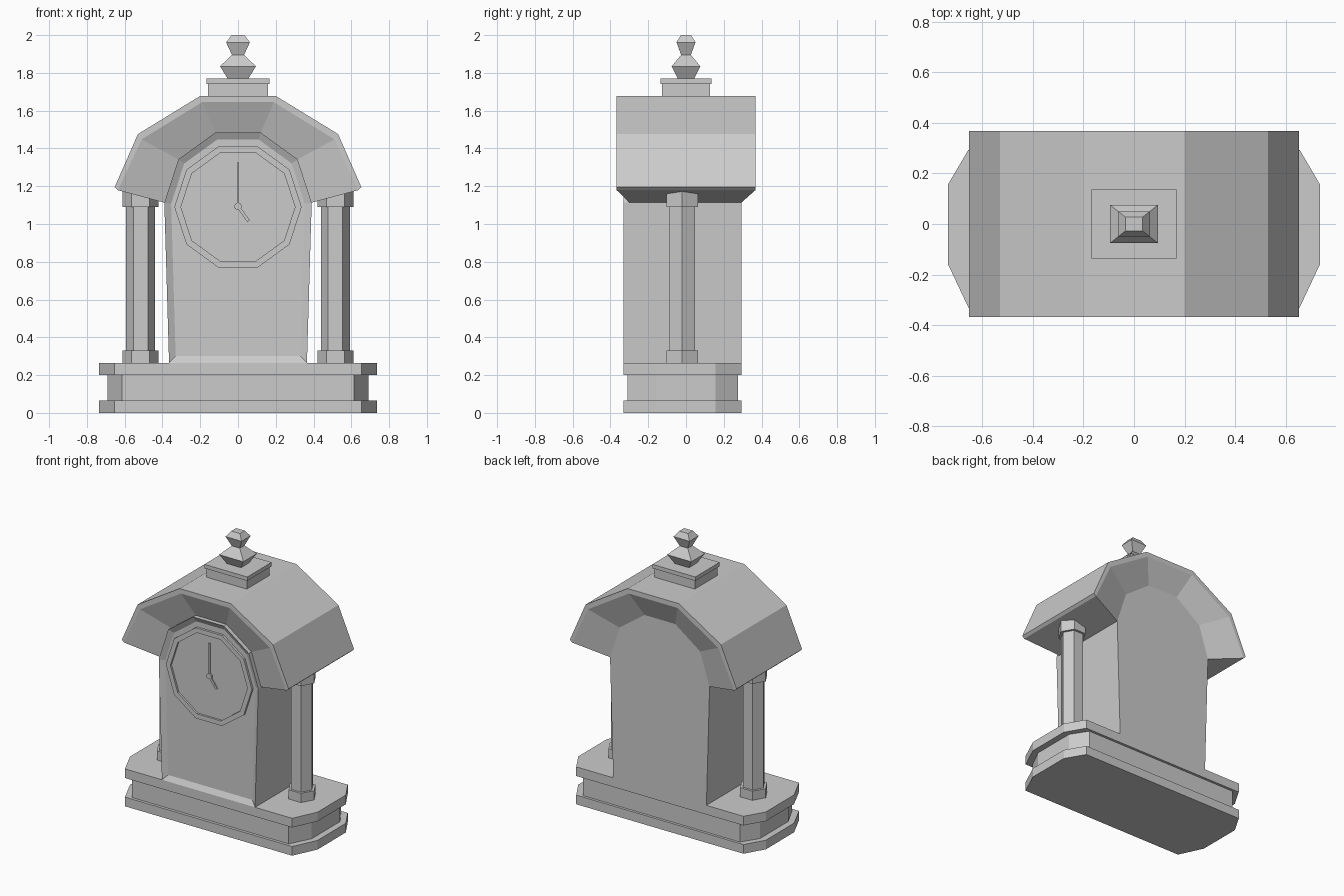
import bpy, bmesh
from math import sin, cos, pi, radians
from mathutils import Vector

if "Cube" in bpy.data.objects:
    bpy.data.objects.remove(bpy.data.objects["Cube"])


def finish(name, bm):
    bmesh.ops.recalc_face_normals(bm, faces=bm.faces[:])
    me = bpy.data.meshes.new(name)
    bm.to_mesh(me)
    bm.free()
    ob = bpy.data.objects.new(name, me)
    bpy.context.collection.objects.link(ob)
    return ob


def loft(name, rings, inset=None):
    """Skin closed rings of equal count and cap both ends; optionally recess the first cap."""
    bm = bmesh.new()
    rows = [[bm.verts.new(p) for p in r] for r in rings]
    n = len(rows[0])
    for a, b in zip(rows, rows[1:]):
        for i in range(n):
            j = (i + 1) % n
            bm.faces.new((a[i], a[j], b[j], b[i]))
    first = bm.faces.new(rows[0])
    bm.faces.new(rows[-1])
    if inset:
        bmesh.ops.recalc_face_normals(bm, faces=bm.faces[:])
        bmesh.ops.inset_region(bm, faces=[first], thickness=inset[0], depth=0, use_even_offset=True)
        bmesh.ops.translate(bm, verts=first.verts[:], vec=(0, inset[1], 0))
    return finish(name, bm)


def xz(pts, y):
    return [(x, y, z) for x, z in pts]


def ngon(n, r, cx=0, cy=0):
    return [(cx + r * cos(2 * pi * i / n), cy + r * sin(2 * pi * i / n)) for i in range(n)]


def mirrored(right):
    return right + [(-x, z) for x, z in reversed(right)]


# Stepped base with chamfered ends
def slab(name, z0, z1, d):
    right = [(0.655 - d * 0.9, -0.33 + d * 0.45), (0.735 - d, -0.16),
             (0.735 - d, 0.157), (0.655 - d * 0.9, 0.293 - d * 0.4)]
    pts = mirrored(right)
    loft(name, [[(x, y, z) for x, y in pts] for z in (z0, z1)])


slab("base_foot", 0, 0.065, 0)
slab("base_core", 0.065, 0.2, 0.045)
slab("base_top", 0.2, 0.265, 0)

# Arched case with recessed front panel
arch = [(0.39 * cos(a), 1.113 + 0.39 * sin(a)) for a in (radians(36 * i) for i in range(6))]
body = [(-0.365, 0.265), (0.365, 0.265)] + arch
loft("case", [xz(body, -0.33), xz(body, 0.293)], inset=(0.036, 0.02))

# Flared arched roof
outer = mirrored([(0.653, 1.195), (0.53, 1.476), (0.2, 1.678)])
rim = mirrored([(0.636, 1.179), (0.51, 1.448), (0.19, 1.645)])
bm = bmesh.new()
rows = [[bm.verts.new(p) for p in xz(pts, y)] for pts, y in
        ((arch, -0.3), (rim, -0.367), (outer, -0.367), (outer, 0.367), (rim, 0.367), (arch, 0.293))]
for a, b in zip(rows, rows[1:]):
    for i in range(5):
        bm.faces.new((a[i], a[i + 1], b[i + 1], b[i]))
for k in (0, 5):
    A, B, C, D, E, F = [r[k] for r in rows]
    bm.faces.new((B, C, D, E))
    bm.faces.new((A, B, E, F))
finish("roof", bm)

# Dial with raised bezel
big, small = ngon(10, 0.337, 0, 1.09), ngon(10, 0.302, 0, 1.09)
loft("dial", [xz(small, -0.325), xz(small, -0.312)][::-1][:1] + [xz(small, -0.3)])
loft("bezel", [xz(big, -0.3), xz(big, -0.326), xz(small, -0.326), xz(small, -0.305)])


# Hands and hub
def hand(name, x, z, w):
    c, t = Vector((0, 1.093)), Vector((x, z))
    d = (t - c).normalized()
    s = Vector((-d.y, d.x)) * w
    pts = [c - s, c + s, t + s, t - s]
    loft(name, [xz(pts, -0.322), xz(pts, -0.314)])


hand("minute_hand", 0, 1.325, 0.005)
hand("hour_hand", 0.056, 1.015, 0.008)
hub = ngon(10, 0.02, 0, 1.093)
loft("hub", [xz(hub, -0.326), xz(hub, -0.31)])

# Hexagonal columns, one each side
for side, sx in (("left", -1), ("right", 1)):
    for part, r, z0, z1 in (("foot", 0.095, 0.265, 0.33), ("shaft", 0.077, 0.33, 1.09),
                            ("capital", 0.095, 1.09, 1.175)):
        pts = ngon(6, r, sx * 0.516, -0.02)
        loft(f"{side}_column_{part}", [[(x, y, z) for x, y in pts] for z in (z0, z1)])


# Plinth and finial on the roof
def rect(hx, hy, z):
    return [(-hx, -hy, z), (hx, -hy, z), (hx, hy, z), (-hx, hy, z)]


loft("plinth", [rect(0.158, 0.127, 1.66), rect(0.158, 0.127, 1.742)])
loft("plinth_cap", [rect(0.168, 0.136, 1.742), rect(0.168, 0.136, 1.77)])
loft("finial", [rect(w, w * 0.8, z) for w, z in
                ((0.055, 1.77), (0.095, 1.835), (0.032, 1.895), (0.063, 1.962), (0.034, 2.0))])
